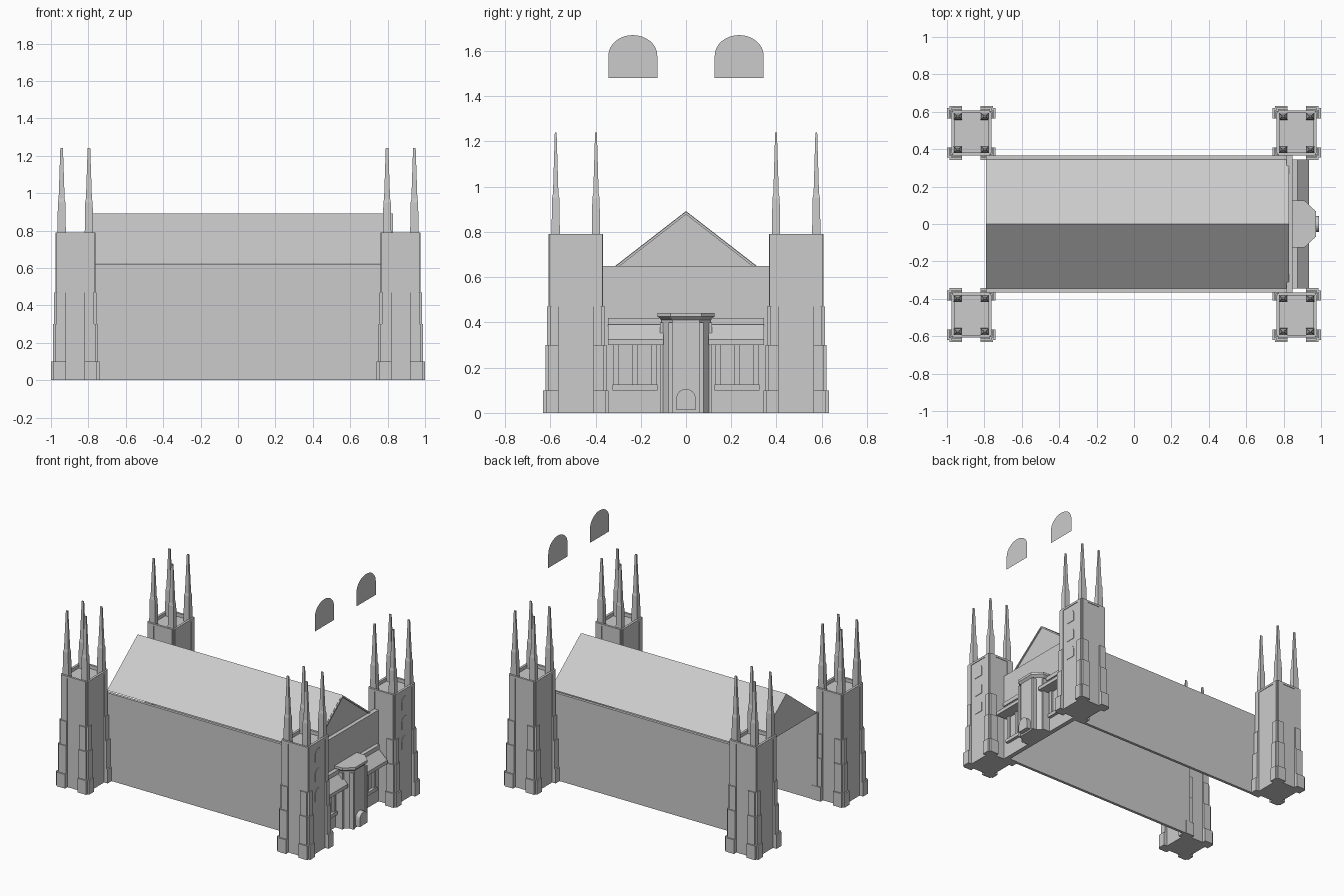
import bpy, bmesh, math

if "Cube" in bpy.data.objects:
    bpy.data.objects.remove(bpy.data.objects["Cube"])


def make(name, verts, faces):
    me = bpy.data.meshes.new(name)
    me.from_pydata(verts, [], faces)
    bm = bmesh.new()
    bm.from_mesh(me)
    bmesh.ops.recalc_face_normals(bm, faces=bm.faces)
    bm.to_mesh(me)
    bm.free()
    ob = bpy.data.objects.new(name, me)
    bpy.context.collection.objects.link(ob)
    return ob


def loft(name, rings, cap=True):
    """Skin a list of equal-length point rings."""
    n = len(rings[0])
    verts = [p for r in rings for p in r]
    faces = [(k * n + i, k * n + (i + 1) % n, (k + 1) * n + (i + 1) % n, (k + 1) * n + i)
             for k in range(len(rings) - 1) for i in range(n)]
    if cap:
        faces += [tuple(range(n)), tuple(range((len(rings) - 1) * n, len(rings) * n))]
    return make(name, verts, faces)


def rect(cx, cy, hx, hy, z):
    return [(cx - hx, cy - hy, z), (cx + hx, cy - hy, z),
            (cx + hx, cy + hy, z), (cx - hx, cy + hy, z)]


def box(name, x0, x1, y0, y1, z0, z1):
    cx, cy, hx, hy = (x0 + x1) / 2, (y0 + y1) / 2, abs(x1 - x0) / 2, abs(y1 - y0) / 2
    return loft(name, [rect(cx, cy, hx, hy, z0), rect(cx, cy, hx, hy, z1)])


def arch(cy, hw, z0, zs, z1, seg=12):
    """Arched outline in the yz plane: straight jambs, elliptical head."""
    pts = [(cy - hw, z0), (cy + hw, z0)]
    pts += [(cy + hw * math.cos(math.pi * i / seg), zs + (z1 - zs) * math.sin(math.pi * i / seg))
            for i in range(seg + 1)]
    return pts


def arch_panel(name, x0, x1, *args):
    pts = arch(*args)
    return loft(name, [[(x0, y, z) for y, z in pts], [(x1, y, z) for y, z in pts]])


# corner towers
STAGES = [(0, .10, .130, .145), (.10, .30, .120, .135), (.30, .47, .113, .128), (.47, .79, .107, .121)]
for sx in (-1, 1):
    for sy in (-1, 1):
        cx, cy = sx * .87, sy * .487
        core = [rect(cx, cy, .103, .117, 0), rect(cx, cy, .103, .117, .79),
                rect(cx, cy, .092, .106, .79), rect(cx, cy, .092, .106, .765)]
        loft("tower_core", core)
        for bx in (-1, 1):
            for by in (-1, 1):
                # stepped angle buttresses, one pair at each corner
                for z0, z1, ex, ey in STAGES:
                    box("buttress", cx + bx * .05, cx + bx * ex, cy + by * .077, cy + by * (ey - .013), z0, z1)
                    box("buttress", cx + bx * .05, cx + bx * (ex - .013), cy + by * .077, cy + by * ey, z0, z1)
                # pinnacles
                px, py = cx + bx * .073, cy + by * .089
                prof = [(.023, .019, .76), (.020, .016, .95), (.016, .012, .97), (.007, .004, 1.24)]
                loft("pinnacle", [rect(px, py, hx, hy, z) for hx, hy, z in prof])
        # panel heads between the buttresses
        for s in (-1, 1):
            box("panel_head_front", cx - .05, cx + .05, cy + s * .11, cy + s * .121, .775, .79)
            box("panel_head_side", cx + s * .09, cx + s * .107, cy - .077, cy + .077, .775, .79)
        # stacked arched windows on the entrance towers
        if sx > 0:
            for z in (.37, .51, .65):
                arch_panel("tower_window", cx + .10, cx + .106, cy, .035, z, z + .055, z + .09)

# nave side walls
for s in (-1, 1):
    box("nave_wall", -.79, .82, s * .345, s * .365, 0, .62)

# roof with closed gables, open underneath
loft("nave_roof", [[(x, -.345, .625), (x, 0, .892), (x, .345, .625)] for x in (-.79, .82)])
bm = bmesh.new()
me = bpy.data.objects["nave_roof"].data
bm.from_mesh(me)
under = [f for f in bm.faces if all(v.co.z < .7 for v in f.verts)]
bmesh.ops.delete(bm, geom=under, context='FACES_ONLY')
bm.to_mesh(me)
bm.free()

# gable coping
for s in (-1, 1):
    prof = [(s * .345, .622), (0, .89), (0, .877), (s * .328, .622)]
    loft("gable_coping", [[(x, y, z) for y, z in prof] for x in (.815, .828)])

# entrance wall
box("entrance_wall", .815, .848, -.375, .375, 0, .65)

# side canopies beside the porch
for s in (-1, 1):
    a, b = s * .10, s * .345
    box("canopy_ledge", .845, .875, a, b, .39, .42)
    prof = [(.845, .30), (.935, .30), (.935, .325), (.865, .392), (.845, .392)]
    loft("canopy", [[(x, y, z) for x, z in prof] for y in (a, b)])
    # window frame under the canopy
    for y in (.14, .225, .31):
        box("window_post", .845, .862, s * (y - .012), s * (y + .012), .12, .30)
    box("window_sill", .845, .87, s * .125, s * .325, .10, .125)


# half-octagon porch with flared cornice
def porch_ring(hw, front, x, z):
    return [(.84, -hw, z), (x - .06, -hw, z), (x, -front, z), (x, front, z), (x - .06, hw, z), (.84, hw, z)]


loft("porch", [porch_ring(.108, .06, .957, 0), porch_ring(.108, .06, .957, .41),
               porch_ring(.125, .068, .972, .425), porch_ring(.125, .068, .972, .442)])
for s in (-1, 1):
    box("porch_pier", .93, .965, s * .06, s * .078, 0, .40)
    box("porch_pier", .85, .905, s * .098, s * .116, 0, .40)

# arched door
arch_panel("door", .95, .99, 0, .043, .012, .062, .106)

# floating arched panes above the entrance
for s in (-1, 1):
    pts = arch(s * .235, .108, 1.48, 1.58, 1.67, 16)
    make("arched_pane", [(.845, y, z) for y, z in pts], [tuple(range(len(pts)))])
